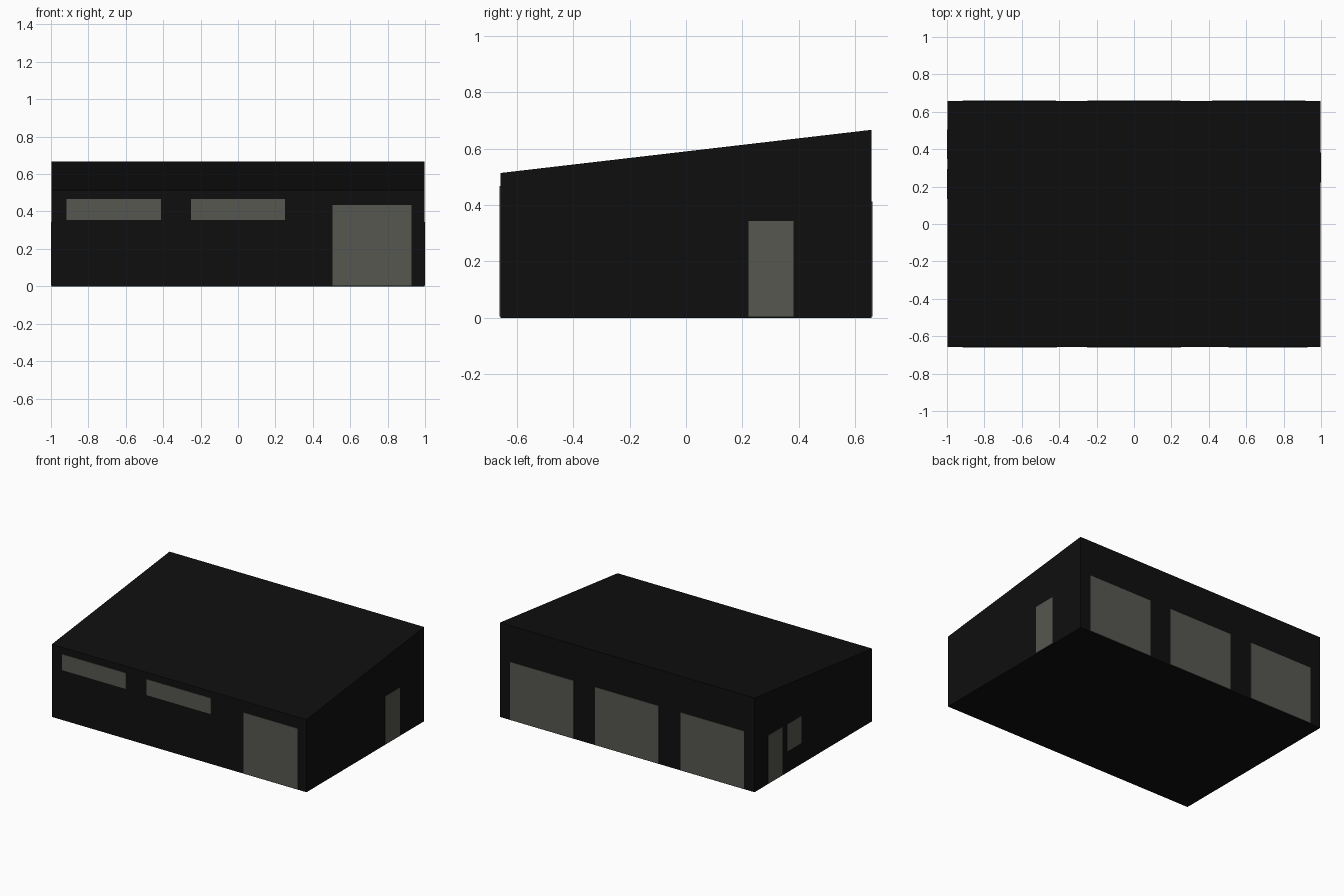
import bpy
import bmesh

if "Cube" in bpy.data.objects:
    bpy.data.objects.remove(bpy.data.objects["Cube"])

X, Y = 0.997, 0.658          # wall half sizes
OUT = 0.003                  # how far the panels stand proud of the walls
Z_FRONT, Z_BACK = 0.514, 0.667


def material(name, colour):
    m = bpy.data.materials.new(name)
    m.diffuse_color = (*colour, 1)
    m.use_nodes = True
    m.node_tree.nodes["Principled BSDF"].inputs["Base Color"].default_value = m.diffuse_color
    return m


black = material("black cladding", (0.0048, 0.0048, 0.0048))
grey = material("warm grey panel", (0.095, 0.095, 0.082))


def make_object(name, bm, mat):
    bmesh.ops.recalc_face_normals(bm, faces=bm.faces)
    mesh = bpy.data.meshes.new(name)
    bm.to_mesh(mesh)
    bm.free()
    mesh.materials.append(mat)
    ob = bpy.data.objects.new(name, mesh)
    bpy.context.collection.objects.link(ob)
    return ob


# Building shell: side profile with a single-pitch roof, extruded along x
bm = bmesh.new()
profile = [(-Y, 0), (Y, 0), (Y, Z_BACK), (-Y, Z_FRONT)]
face = bm.faces.new([bm.verts.new((-X, y, z)) for y, z in profile])
ext = bmesh.ops.extrude_face_region(bm, geom=[face])
verts = [v for v in ext["geom"] if isinstance(v, bmesh.types.BMVert)]
bmesh.ops.translate(bm, vec=(2 * X, 0, 0), verts=verts)
make_object("building_shell", bm, black)


def panel(name, side, a, b, z0, z1):
    """Thin plate on a wall; a and b run along that wall."""
    bm = bmesh.new()
    bmesh.ops.create_cube(bm, size=1)
    sign = 1 if side in ("back", "right") else -1
    along, height = (a + b) / 2, (z0 + z1) / 2
    if side in ("front", "back"):
        size, centre = (b - a, 2 * OUT, z1 - z0), (along, sign * Y, height)
    else:
        size, centre = (2 * OUT, b - a, z1 - z0), (sign * X, along, height)
    bmesh.ops.scale(bm, vec=size, verts=bm.verts)
    bmesh.ops.translate(bm, vec=centre, verts=bm.verts)
    make_object(name, bm, grey)


# Front: two strip windows and a large door
panel("front_window_left", "front", -0.917, -0.413, 0.354, 0.467)
panel("front_window_middle", "front", -0.252, 0.252, 0.354, 0.467)
panel("front_garage_door", "front", 0.506, 0.928, 0.004, 0.434)

# Back: three large doors
for i, x in enumerate((-0.667, 0, 0.667)):
    panel(f"back_garage_door_{i + 1}", "back", x - 0.249, x + 0.249, 0.004, 0.412)

# Sides: a small door on each, and a window on the left
panel("right_door", "right", 0.222, 0.381, 0.004, 0.344)
panel("left_door", "left", 0.347, 0.506, 0.004, 0.344)
panel("left_window", "left", 0.134, 0.293, 0.15, 0.341)
